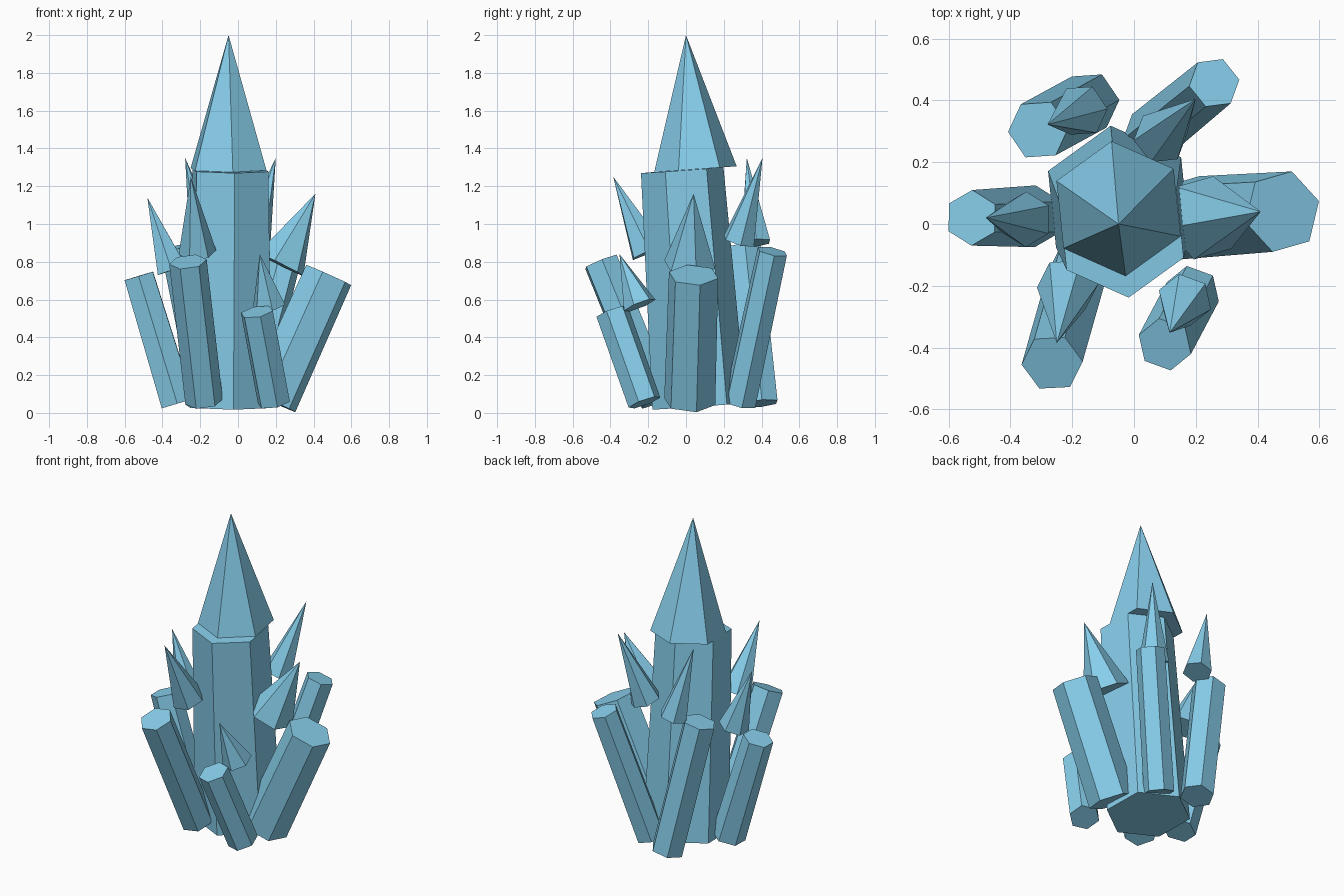
import bpy, bmesh, math
from mathutils import Vector

if "Cube" in bpy.data.objects:
    bpy.data.objects.remove(bpy.data.objects["Cube"])

mat = bpy.data.materials.new("ice_blue")
mat.diffuse_color = (0.242, 0.617, 0.831, 1)
mat.use_nodes = True
mat.node_tree.nodes["Principled BSDF"].inputs["Base Color"].default_value = mat.diffuse_color


def ring(bm, centre, axis, radius, turn):
    """Hexagon of vertices perpendicular to axis."""
    ref = Vector((math.cos(turn), math.sin(turn), 0))
    u = (ref - axis * ref.dot(axis)).normalized()
    v = axis.cross(u)
    return [bm.verts.new(centre + radius * (u * math.cos(k * math.pi / 3) + v * math.sin(k * math.pi / 3)))
            for k in range(6)]


def hex_solid(name, start, end, r0, r1, turn_deg):
    """Hexagonal prism, or a spike when r1 is 0."""
    a, b = Vector(start), Vector(end)
    axis = (b - a).normalized()
    turn = math.radians(turn_deg)
    bm = bmesh.new()
    low = ring(bm, a, axis, r0, turn)
    bm.faces.new(low[::-1])
    if r1:
        high = ring(bm, b, axis, r1, turn)
        bm.faces.new(high)
    else:
        high = [bm.verts.new(b)] * 6
    for i in range(6):
        j = (i + 1) % 6
        side = [low[i], low[j], high[j]] + ([high[i]] if r1 else [])
        bm.faces.new(side)
    mesh = bpy.data.meshes.new(name)
    bm.to_mesh(mesh)
    bm.free()
    mesh.materials.append(mat)
    ob = bpy.data.objects.new(name, mesh)
    bpy.context.collection.objects.link(ob)


# name, shaft bottom, shaft top, shaft radii, spike base centre, spike tip, spike radius, turn
crystals = [
    ("centre", (-.05, .07, .035), (-.04, -.02, 1.285), .25, .22, (-.05, .05, 1.29), (-.05, 0, 2), .22, 36),
    ("right", (.18, .02, .06), (.48, .04, .73), .14, .135, (.225, .02, .785), (.41, .04, 1.16), .14, 14),
    ("left", (-.32, .025, .05), (-.525, .02, .725), .1, .09, (-.35, .015, .755), (-.48, .02, 1.14), .09, 28),
    ("front_left", (-.18, -.15, .06), (-.265, -.45, .8), .1, .1, (-.215, -.2, .85), (-.25, -.385, 1.25), .1, 6),
    ("front_right", (.19, -.22, .055), (.1, -.39, .535), .09, .09, (.165, -.245, .57), (.115, -.352, .84), .09, 42),
    ("back_right", (.05, .285, .05), (.26, .457, .855), .09, .085, (.085, .28, .91), (.2, .405, 1.35), .09, 10),
    ("back_left", (-.145, .395, .05), (-.31, .305, .88), .1, .1, (-.17, .367, .9), (-.28, .322, 1.35), .087, 5),
]
for name, b, t, rb, rt, sb, tip, rs, turn in crystals:
    hex_solid(name + "_shaft", b, t, rb, rt, turn)
    hex_solid(name + "_spike", sb, tip, rs, 0, turn)
